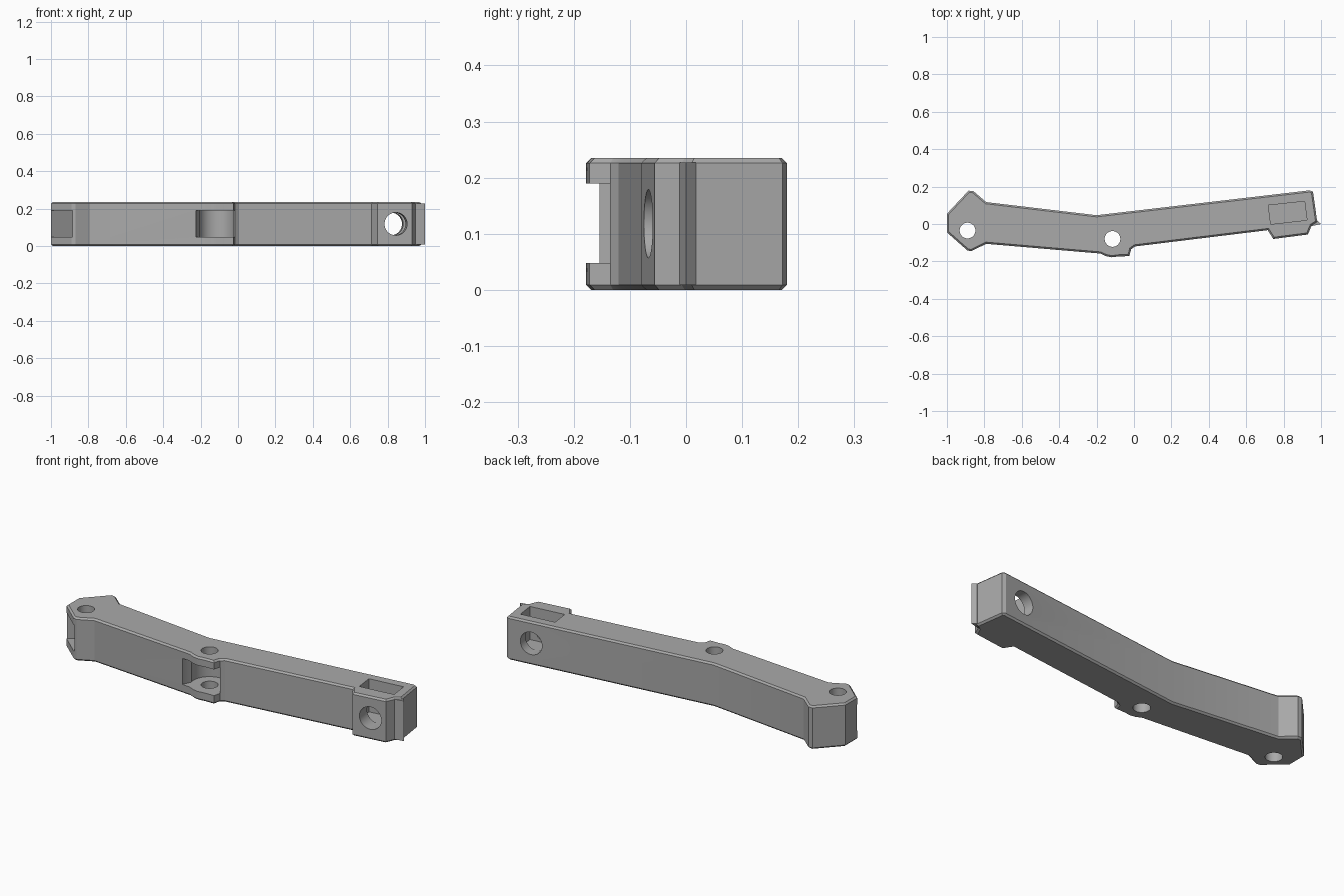
import bpy, bmesh, math
from mathutils import Matrix

cube = bpy.data.objects.get("Cube")
if cube:
    bpy.data.objects.remove(cube, do_unlink=True)

HEIGHT = 0.235
SLOT = (0.048, 0.19)
TILT = math.radians(6.8)

grey = bpy.data.materials.new("plain grey")
grey.use_nodes = True
grey.diffuse_color = (0.4, 0.4, 0.4, 1)
grey.node_tree.nodes["Principled BSDF"].inputs["Base Color"].default_value = (0.4, 0.4, 0.4, 1)


def finish(name, bm):
    mesh = bpy.data.meshes.new(name)
    bmesh.ops.recalc_face_normals(bm, faces=bm.faces)
    bm.to_mesh(mesh)
    bm.free()
    mesh.materials.append(grey)
    obj = bpy.data.objects.new(name, mesh)
    bpy.context.collection.objects.link(obj)
    return obj


def prism(name, outline, low, high, chamfer=0):
    bm = bmesh.new()
    base = bm.faces.new([bm.verts.new((x, y, low)) for x, y in outline])
    out = bmesh.ops.extrude_face_region(bm, geom=[base])
    top = [v for v in out["geom"] if isinstance(v, bmesh.types.BMVert)]
    bmesh.ops.translate(bm, verts=top, vec=(0, 0, high - low))
    if chamfer:
        rims = [e for e in bm.edges if abs(e.verts[0].co.z - e.verts[1].co.z) < 1e-5]
        bmesh.ops.bevel(bm, geom=rims, offset=chamfer, segments=1,
                        affect="EDGES", clamp_overlap=True)
    return finish(name, bm)


def cylinder(name, radius, depth, matrix):
    bm = bmesh.new()
    bmesh.ops.create_cone(bm, cap_ends=True, segments=48, radius1=radius,
                          radius2=radius, depth=depth, matrix=matrix)
    return finish(name, bm)


def cut(target, cutter):
    cutter.hide_render = True
    mod = target.modifiers.new(cutter.name, "BOOLEAN")
    mod.operation = "DIFFERENCE"
    mod.solver = "EXACT"
    mod.object = cutter
    bpy.context.view_layer.objects.active = target
    bpy.ops.object.modifier_apply(modifier=mod.name)
    bpy.data.objects.remove(cutter, do_unlink=True)


# Bent arm with its flared end, hinge bump and end block
arm = prism("arm", [
    (-1, 0.055), (-1, -0.045), (-0.89, -0.142), (-0.87, -0.145), (-0.79, -0.106),
    (-0.18, -0.158), (-0.15, -0.172), (-0.12, -0.178), (-0.08, -0.173), (-0.025, -0.172),
    (-0.015, -0.135), (0.005, -0.12), (0.715, -0.033), (0.745, -0.08),
    (0.93, -0.056), (0.95, -0.008), (0.98, 0.01), (0.957, 0.172),
    (0.94, 0.18), (-0.2, 0.047), (-0.79, 0.117), (-0.86, 0.177), (-0.885, 0.178),
], 0, HEIGHT, 0.009)

# Slots for the hinged neighbours
cut(arm, prism("end_slot", [(-1.05, -0.075), (-0.885, 0.04), (-0.885, -0.25), (-1.05, -0.25)], *SLOT))
cut(arm, cylinder("middle_slot_round", 0.095, SLOT[1] - SLOT[0],
                  Matrix.Translation((-0.115, -0.08, sum(SLOT) / 2))))
cut(arm, prism("middle_slot_mouth", [(-0.225, -0.25), (-0.225, -0.15), (-0.19, -0.07),
                                     (-0.05, -0.07), (-0.015, -0.135), (0.02, -0.135),
                                     (0.02, -0.25)], *SLOT))

# Vertical pin holes
for name, x, y in (("end_pin_hole", -0.89, -0.035), ("middle_pin_hole", -0.115, -0.08)):
    cut(arm, cylinder(name, 0.042, 1, Matrix.Translation((x, y, 0.1))))

# Pocket in the end block, crossed by a horizontal hole
cut(arm, prism("pocket", [(0.718, 0.1), (0.912, 0.121), (0.925, 0.021), (0.731, -0.001)], 0.055, 0.4))
cut(arm, cylinder("cross_hole", 0.061, 0.6, Matrix.Translation((0.83, 0.05, 0.118))
                  @ Matrix.Rotation(TILT, 4, "Z") @ Matrix.Rotation(math.pi / 2, 4, "X")))

# Thin lip on the end face
lip = prism("end_lip", [(0.945, -0.012), (1, 0), (0.98, 0.018), (0.95, 0.02)], 0.009, 0.227)

for obj in (arm, lip):
    bpy.ops.object.select_all(action="DESELECT")
    obj.select_set(True)
    bpy.context.view_layer.objects.active = obj
    bpy.ops.object.shade_smooth_by_angle(angle=math.radians(25))
